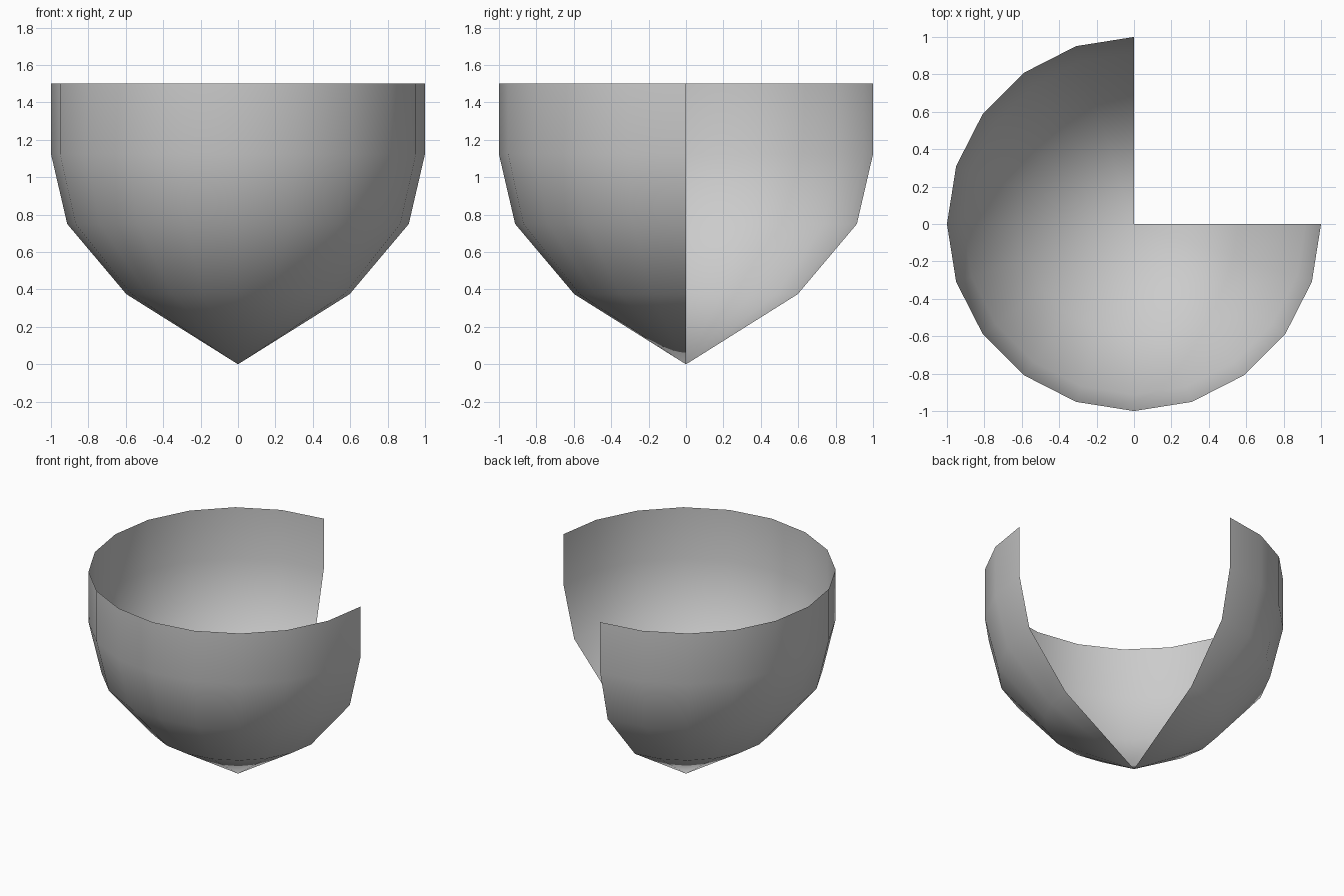
import bpy
import bmesh
import math
from mathutils import Vector

cube = bpy.data.objects.get("Cube")
if cube:
    bpy.data.objects.remove(cube, do_unlink=True)

# Single plain material
grey = bpy.data.materials.new("light_grey")
grey.use_nodes = True
colour = (0.6, 0.6, 0.6, 1)
grey.diffuse_color = colour
grey.node_tree.nodes["Principled BSDF"].inputs["Base Color"].default_value = colour

# Bowl profile: radius at equally spaced heights
RADII = [0, 0.597, 0.913, 1, 1]
STEP = 0.375

bm = bmesh.new()
verts = [bm.verts.new((0, r, i * STEP)) for i, r in enumerate(RADII)]
edges = [bm.edges.new(pair) for pair in zip(verts, verts[1:])]

# Sweep three quarters of a turn, leaving the back left quarter open
bmesh.ops.spin(bm, geom=verts + edges, cent=(0, 0, 0), axis=(0, 0, 1),
               angle=math.radians(270), steps=15, use_merge=False)
# Keep the sweep on the right, front and left sides
if max(v.co.x + v.co.y for v in bm.verts) > 1.1:
    for v in bm.verts:
        v.co.x = -v.co.x
bmesh.ops.remove_doubles(bm, verts=bm.verts, dist=0.0001)

# Face the thin shell outwards
bm.normal_update()
for f in bm.faces:
    c = f.calc_center_median()
    if f.normal.dot(Vector((c.x, c.y, 0))) < 0:
        f.normal_flip()
    f.smooth = True

mesh = bpy.data.meshes.new("open_bowl")
bm.to_mesh(mesh)
bm.free()
mesh.materials.append(grey)
bowl = bpy.data.objects.new("open_bowl", mesh)
bpy.context.collection.objects.link(bowl)
